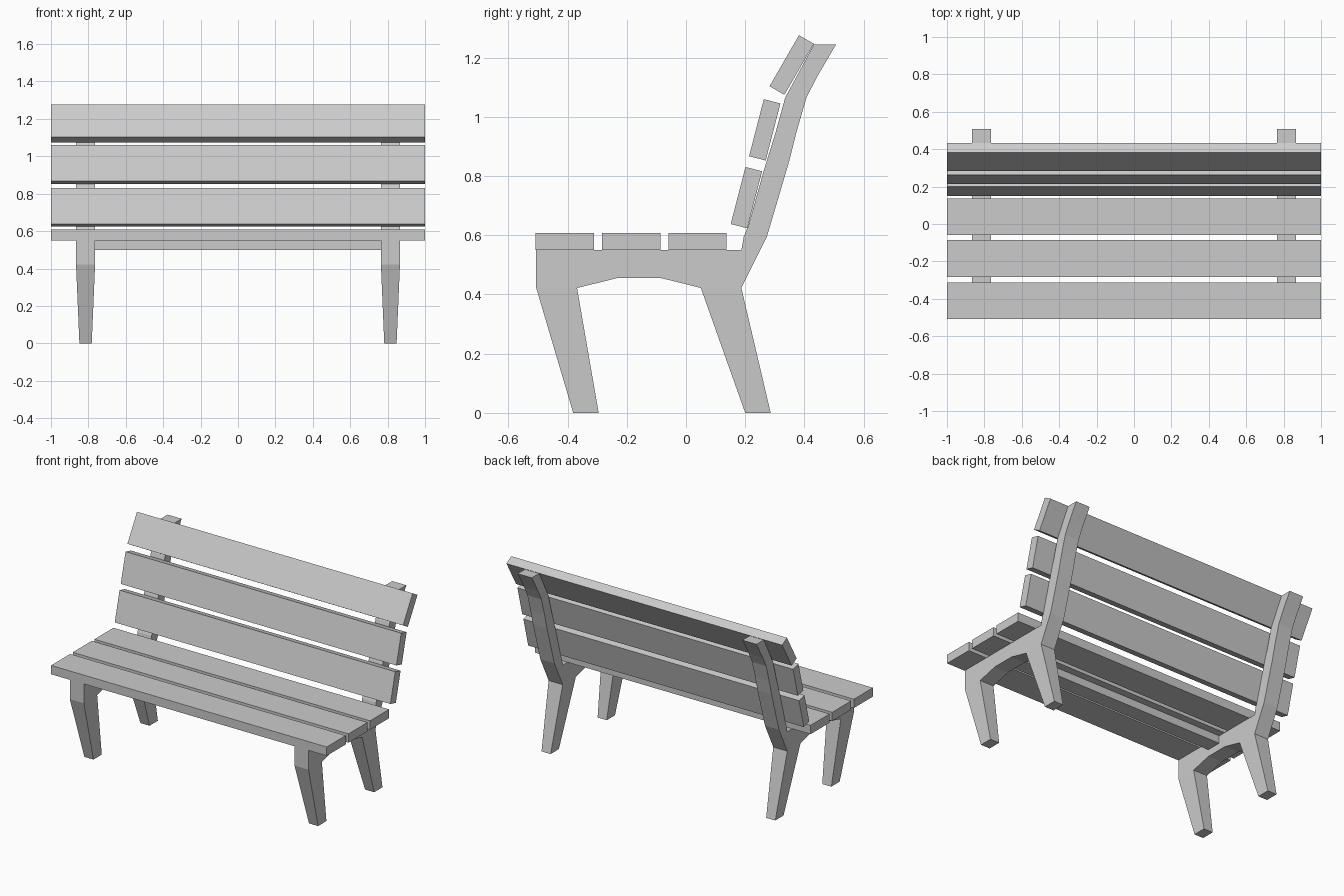
import bpy, bmesh
from math import radians

if "Cube" in bpy.data.objects:
    bpy.data.objects.remove(bpy.data.objects["Cube"])

FRAME_X = 0.815

# Side outline of the frame (y, z), anticlockwise from the front top corner
OUTLINE = [
    (-0.506, 0.55), (-0.506, 0.422),                    # 0-1 front edge
    (-0.381, 0.0), (-0.295, 0.0),                       # 2-3 front foot
    (-0.368, 0.422), (-0.233, 0.455), (-0.083, 0.455), (0.05, 0.422),  # 4-7 arch
    (0.2, 0.0), (0.286, 0.0),                           # 8-9 rear foot
    (0.187, 0.422), (0.273, 0.595), (0.288, 0.645), (0.35, 0.855),
    (0.375, 0.955), (0.407, 1.065), (0.44, 1.13), (0.507, 1.245),      # rear of back post
    (0.432, 1.245), (0.335, 1.065), (0.302, 0.945), (0.263, 0.82),
    (0.21, 0.63), (0.195, 0.595), (0.187, 0.55),        # front of back post
]
FRONT_LEG, REAR_LEG = [1, 2, 3, 4], [7, 8, 9, 10]
BODY = [i for i in range(len(OUTLINE)) if i not in (2, 3, 8, 9)]


def make_frame(name, x):
    bm = bmesh.new()
    sides = []
    for s in (-1, 1):
        # feet are narrower than the rest of the frame
        vs = [bm.verts.new((x + s * (0.033 if z == 0 else 0.051), y, z)) for y, z in OUTLINE]
        for part in (BODY, FRONT_LEG, REAR_LEG):
            bm.faces.new([vs[i] for i in part])
        sides.append(vs)
    a, b = sides
    for i in range(len(a)):
        j = (i + 1) % len(a)
        bm.faces.new((a[i], a[j], b[j], b[i]))
    bmesh.ops.recalc_face_normals(bm, faces=bm.faces)
    mesh = bpy.data.meshes.new(name)
    bm.to_mesh(mesh)
    bm.free()
    bpy.context.collection.objects.link(bpy.data.objects.new(name, mesh))


def make_board(name, size, y, z, tilt=0):
    bpy.ops.mesh.primitive_cube_add(size=1, location=(0, y, z), rotation=(radians(tilt), 0, 0))
    ob = bpy.context.object
    ob.name = name
    ob.scale = size


# End frames
make_frame("left_frame", -FRAME_X)
make_frame("right_frame", FRAME_X)

# Seat slats
for i, y in enumerate((-0.41, -0.185, 0.039)):
    make_board(f"seat_slat_{i + 1}", (2, 0.197, 0.058), y, 0.579)

# Back slats, leaning further back at the top
for i, (y, z, tilt) in enumerate(((0.204, 0.727, -14.5), (0.266, 0.956, -14.5), (0.357, 1.175, -30))):
    make_board(f"back_slat_{i + 1}", (2, 0.058, 0.199), y, z, tilt)

# Beam joining the frames under the seat
make_board("cross_beam", (2 * FRAME_X - 0.1, 0.1, 0.05), -0.185, 0.525)
